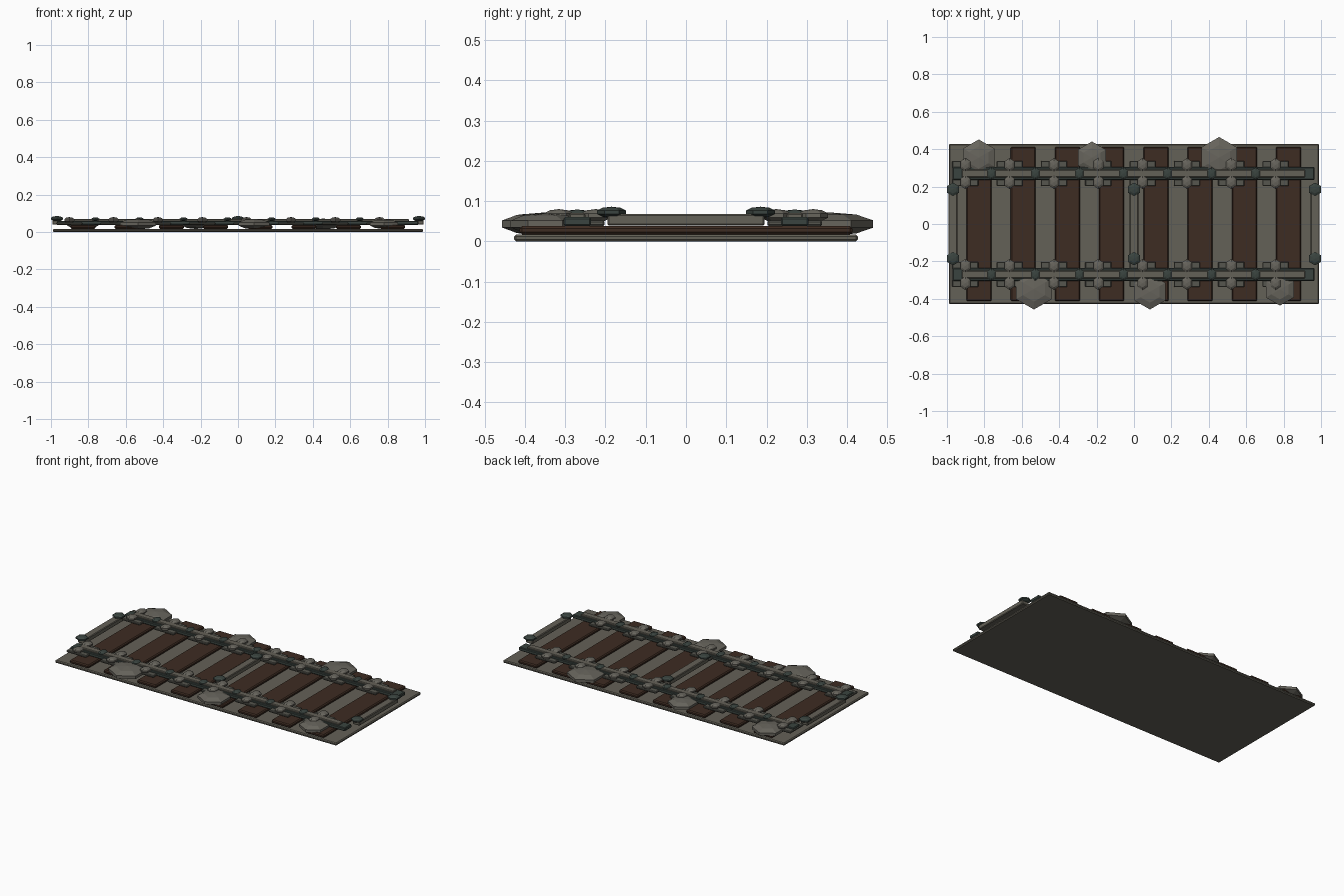
import bpy, bmesh, math

if "Cube" in bpy.data.objects:
    bpy.data.objects.remove(bpy.data.objects["Cube"])


def mat(name, col):
    m = bpy.data.materials.new(name)
    m.diffuse_color = (*col, 1)
    m.use_nodes = True
    m.node_tree.nodes["Principled BSDF"].inputs["Base Color"].default_value = m.diffuse_color
    return m


STONE = mat("grey stone", (0.127, 0.119, 0.095))
ROCK = mat("loose rock grey", (0.135, 0.128, 0.108))
WOOD = mat("dark brown wood", (0.048, 0.025, 0.016))
IRON = mat("dark green iron", (0.042, 0.057, 0.050))
PLATE = mat("worn plate grey", (0.092, 0.092, 0.077))


def finish(bm, name, m):
    bmesh.ops.recalc_face_normals(bm, faces=bm.faces[:])
    me = bpy.data.meshes.new(name)
    bm.to_mesh(me)
    bm.free()
    me.materials.append(m)
    ob = bpy.data.objects.new(name, me)
    bpy.context.collection.objects.link(ob)
    return ob


def box(name, x, y, z, m, bevel=0.004):
    """Box from (min, max) ranges, with a small chamfer."""
    bm = bmesh.new()
    bmesh.ops.create_cube(bm, size=1)
    for v in bm.verts:
        v.co = [(r[0] + r[1]) / 2 + c * (r[1] - r[0]) for c, r in zip(v.co, (x, y, z))]
    ob = finish(bm, name, m)
    if bevel:
        b = ob.modifiers.new("chamfer", "BEVEL")
        b.width = bevel
        b.segments = 1
    return ob


def nugget(name, x, y, z, rx, ry, rz, m):
    """Flattened six-sided faceted ball, corner pointing along y."""
    bm = bmesh.new()
    rings = []
    for lat in (-54, -18, 18, 54):
        a = math.radians(lat)
        k = math.cos(a) / math.cos(math.radians(18))
        rings.append([bm.verts.new((x + rx * k * math.cos(math.radians(90 + 60 * i)),
                                    y + ry * k * math.sin(math.radians(90 + 60 * i)),
                                    z + rz * math.sin(a))) for i in range(6)])
    low = bm.verts.new((x, y, z - rz))
    top = bm.verts.new((x, y, z + rz))
    for i in range(6):
        j = (i + 1) % 6
        for a, b in zip(rings, rings[1:]):
            bm.faces.new((a[i], a[j], b[j], b[i]))
        bm.faces.new((low, rings[0][j], rings[0][i]))
        bm.faces.new((top, rings[-1][i], rings[-1][j]))
    return finish(bm, name, m)


# Bed slab
box("bed_slab", (-0.99, 0.99), (-0.427, 0.427), (0, 0.017), STONE, 0.005)

# Wooden sleepers
for i in range(8):
    x = -0.829 + i * 0.2365
    box("sleeper", (x - 0.067, x + 0.067), (-0.413, 0.413), (0.017, 0.038), WOOD, 0.006)

for s in (-1, 1):
    yc = 0.27 * s
    # Rail with lighter running strip
    box("rail", (-0.968, 0.965), (yc - 0.034, yc + 0.034), (0.038, 0.06), IRON)
    box("rail_strip", (-0.92, 0.915), (yc - 0.021, yc + 0.021), (0.055, 0.07), STONE)
    # Fixing plates with paired studs
    for i in range(8):
        x = -0.902 + i * 0.237
        box("fixing_plate", (x - 0.07, x + 0.07), (yc - 0.068, yc + 0.068),
            (0.038, 0.052), PLATE)
        for d in (-0.046, 0.046):
            nugget("plate_stud", x, yc + d, 0.064, 0.031, 0.037, 0.016, ROCK)
    # Joint bolts on the rail
    for i in range(7):
        nugget("joint_bolt", -0.762 + i * 0.2355, yc, 0.067, 0.025, 0.034, 0.012, IRON)

# Cross bars with end bolts
for x in (-0.968, 0, 0.968):
    box("cross_bar", (x - 0.024, x + 0.024), (-0.195, 0.195), (0.039, 0.068), STONE)
    for y in (-0.185, 0.185):
        nugget("cross_bar_bolt", x, y, 0.072, 0.037, 0.036, 0.014, IRON)

# Loose rocks along the edges
for x, y, r in ((-0.83, 0.355, 0.097), (-0.225, 0.355, 0.086), (0.455, 0.355, 0.11),
                (-0.535, -0.347, 0.11), (0.085, -0.362, 0.095), (0.78, -0.35, 0.086)):
    nugget("rock", x, y, 0.043, r, r, 0.018 + 0.1 * r, ROCK)
